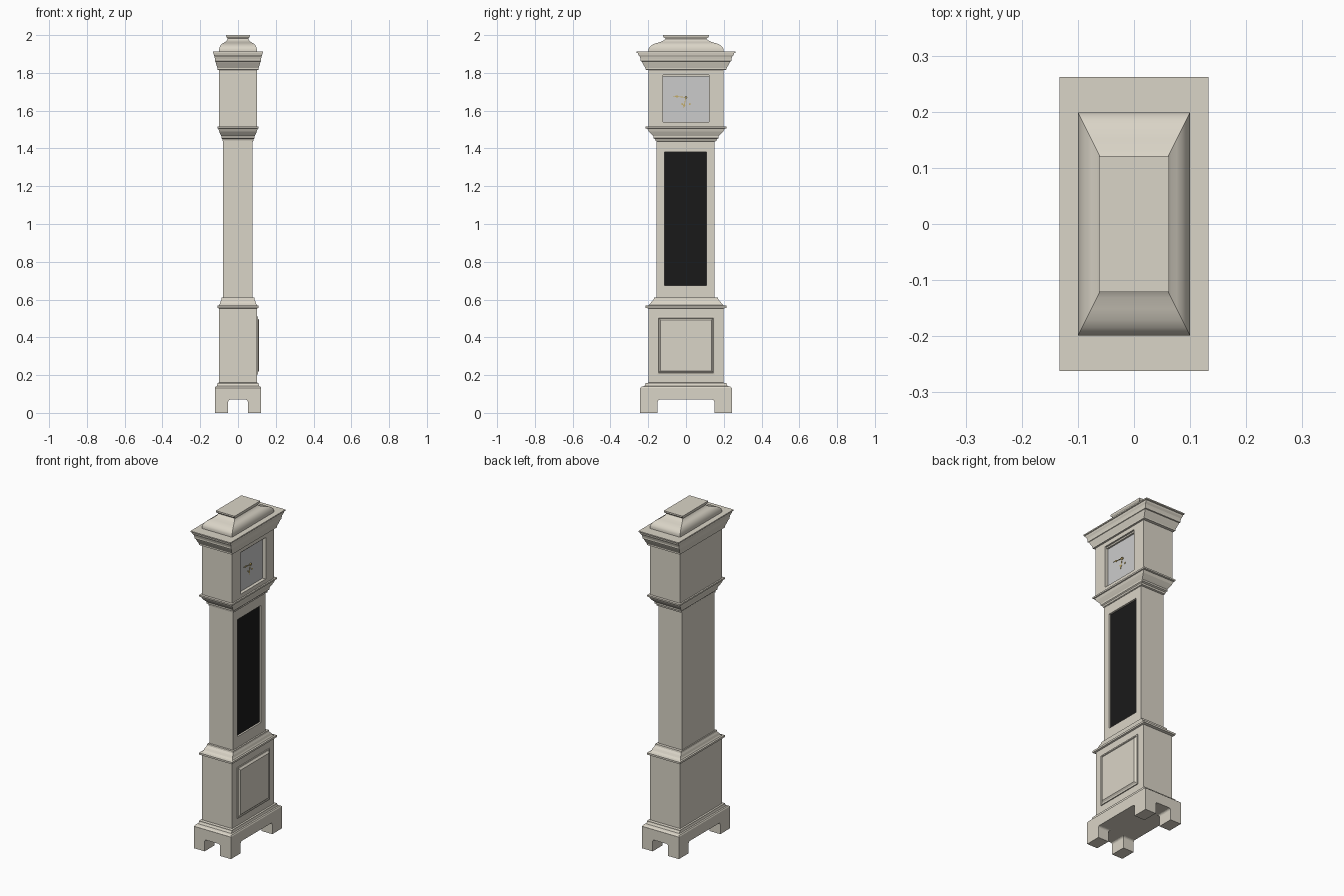
import bpy, bmesh, math
from mathutils import Matrix, Vector

if "Cube" in bpy.data.objects:
    bpy.data.objects.remove(bpy.data.objects["Cube"])


def material(name, rgb):
    m = bpy.data.materials.new(name)
    m.diffuse_color = (*rgb, 1)
    m.use_nodes = True
    m.node_tree.nodes["Principled BSDF"].inputs["Base Color"].default_value = m.diffuse_color
    return m


WOOD = material("pale_wood", (0.70, 0.66, 0.57))
GREY = material("dial_grey", (0.6, 0.6, 0.62))
BLACK = material("dark_glass", (0.01, 0.01, 0.01))
BRASS = material("brass", (0.55, 0.42, 0.15))


def finish(name, bm, mat):
    bmesh.ops.recalc_face_normals(bm, faces=bm.faces)
    me = bpy.data.meshes.new(name)
    bm.to_mesh(me)
    bm.free()
    ob = bpy.data.objects.new(name, me)
    bpy.context.collection.objects.link(ob)
    if mat:
        me.materials.append(mat)
    return ob


def loft(name, rings, mat=WOOD, matrix=None):
    """Stack of rectangles (half x, half y, height), capped at both ends."""
    bm = bmesh.new()
    loops = [[bm.verts.new((sx * hx, sy * hy, z)) for sx, sy in
              ((-1, -1), (1, -1), (1, 1), (-1, 1))] for hx, hy, z in rings]
    for a, b in zip(loops, loops[1:]):
        for i in range(4):
            j = (i + 1) % 4
            bm.faces.new((a[i], a[j], b[j], b[i]))
    bm.faces.new(loops[0])
    bm.faces.new(loops[-1])
    if matrix:
        bm.transform(matrix)
    return finish(name, bm, mat)


def moulding(name, profile, ratio=1.97):
    return loft(name, [(r, r * ratio, z) for r, z in profile])


def prism(name, pts, axis, lo, hi, mat):
    """Extrude a (horizontal, z) outline along x or y."""
    def place(p, t):
        return (t, p[0], p[1]) if axis == 'x' else (p[0], t, p[1])
    bm = bmesh.new()
    a = [bm.verts.new(place(p, lo)) for p in pts]
    b = [bm.verts.new(place(p, hi)) for p in pts]
    n = len(pts)
    for i in range(n):
        bm.faces.new((a[i], a[(i + 1) % n], b[(i + 1) % n], b[i]))
    bm.faces.new(a)
    bm.faces.new(b)
    return finish(name, bm, mat)


def rect(a, b, c, d):
    return [(a, c), (b, c), (b, d), (a, d)]


def arch(half, top, r):
    """Opening outline with rounded upper corners."""
    arc = [(half - r + r * math.cos(t), top - r + r * math.sin(t))
           for t in (i * math.pi / 8 for i in range(5))]
    return [(-half, -0.1), (half, -0.1)] + arc + [(-x, z) for x, z in reversed(arc)]


def cut(target, cutter):
    cutter.hide_render = True
    cutter.display_type = 'WIRE'
    m = target.modifiers.new("opening", 'BOOLEAN')
    m.operation = 'DIFFERENCE'
    m.solver = 'EXACT'
    m.object = cutter


# plinth with bracket feet
plinth = loft("plinth", [(0.123, 0.243, 0), (0.123, 0.243, 0.132)])
cut(plinth, prism("foot_gap_front", arch(0.15, 0.07, 0.012), 'x', -0.3, 0.3, None))
cut(plinth, prism("foot_gap_side", arch(0.052, 0.07, 0.012), 'y', -0.4, 0.4, None))
moulding("plinth_moulding", [(0.123, 0.132), (0.119, 0.139), (0.112, 0.142),
                             (0.109, 0.152), (0.109, 0.158), (0.1, 0.16)])

# lower case and raised panel on the +x face
loft("lower_case", [(0.1, 0.198, 0.15), (0.1, 0.198, 0.56)])
turn = Matrix(((0, 0, 1, 0), (0, 1, 0, 0), (1, 0, 0, 0.357), (0, 0, 0, 1)))
loft("raised_panel", [(0.153, 0.153, 0.095), (0.153, 0.153, 0.106),
                      (0.145, 0.145, 0.107), (0.143, 0.143, 0.104),
                      (0.134, 0.134, 0.112)], WOOD, turn)
moulding("waist_moulding", [(0.1, 0.553), (0.109, 0.556), (0.109, 0.567), (0.101, 0.57),
                            (0.096, 0.578), (0.092, 0.59), (0.087, 0.6),
                            (0.086, 0.61), (0.078, 0.61)])

# trunk with recessed dark door
trunk = prism("trunk", rect(-0.157, 0.152, 0.58, 1.46), 'x', -0.08, 0.077, WOOD)
cut(trunk, prism("door_cutter", rect(-0.115, 0.109, 0.675, 1.38), 'x', 0.064, 0.2, None))
prism("door_glass", rect(-0.115, 0.109, 0.675, 1.38), 'x', 0.06, 0.066, BLACK)

# flared moulding under the hood
moulding("hood_base_moulding", [(0.078, 1.437), (0.082, 1.44), (0.083, 1.45), (0.088, 1.455),
                                (0.088, 1.465), (0.093, 1.475), (0.1, 1.49), (0.104, 1.505),
                                (0.109, 1.507), (0.109, 1.516), (0.1, 1.516)])

# hood with recessed dial
hood = loft("hood", [(0.1, 0.199, 1.51), (0.1, 0.199, 1.83)])
cut(hood, prism("dial_cutter", rect(-0.121, 0.121, 1.54, 1.79), 'x', 0.078, 0.2, None))
prism("dial", rect(-0.121, 0.121, 1.54, 1.781), 'x', 0.074, 0.08, GREY)
prism("dial_top_bead", rect(-0.121, 0.121, 1.781, 1.79), 'x', 0.074, 0.09, WOOD)

# clock hands, pivot and winding holes
HUB = Vector((0, 1.67))


def disc(name, y, z, r, hi):
    pts = [(y + r * math.cos(i * math.pi / 6), z + r * math.sin(i * math.pi / 6))
           for i in range(12)]
    prism(name, pts, 'x', 0.079, hi, BRASS)


def hand(name, angle, length, x):
    d = Vector((math.cos(angle), math.sin(angle)))
    s = Vector((-d.y, d.x))
    outline = ((-0.01, 0.002), (0.55, 0.002), (0.68, 0.006), (0.8, 0.003), (1, 0.0005))
    side = [HUB + d * (length * t) + s * w for t, w in outline]
    other = [HUB + d * (length * t) - s * w for t, w in reversed(outline)]
    prism(name, [tuple(p) for p in side + other], 'x', x, x + 0.002, BRASS)


hand("minute_hand", math.radians(174), 0.07, 0.084)
hand("hour_hand", math.radians(257), 0.062, 0.082)
disc("hand_pivot", HUB.x, HUB.y, 0.007, 0.088)
for side, y in (("left", -0.02), ("right", 0.02)):
    disc("winding_stud_" + side, y, 1.635, 0.005, 0.082)

# cornice
moulding("cornice", [(0.1, 1.815), (0.109, 1.817), (0.109, 1.825), (0.112, 1.835),
                     (0.117, 1.852), (0.119, 1.86), (0.122, 1.862), (0.122, 1.872),
                     (0.124, 1.885), (0.128, 1.895), (0.129, 1.904),
                     (0.133, 1.906), (0.133, 1.913)])

# domed roof and cap
roof = moulding("roof", [(0.1, 1.912), (0.1, 1.925), (0.098, 1.935), (0.093, 1.945),
                         (0.086, 1.953), (0.076, 1.959), (0.066, 1.965),
                         (0.058, 1.973), (0.055, 1.981)], 1.99)
moulding("roof_cap", [(0.055, 1.978), (0.057, 1.984), (0.061, 1.988),
                      (0.0625, 1.993), (0.0625, 2.0)], 1.94)

# smooth the curved roof while keeping its edges crisp
bpy.ops.object.select_all(action='DESELECT')
roof.select_set(True)
bpy.context.view_layer.objects.active = roof
bpy.ops.object.shade_smooth_by_angle(angle=math.radians(30))
